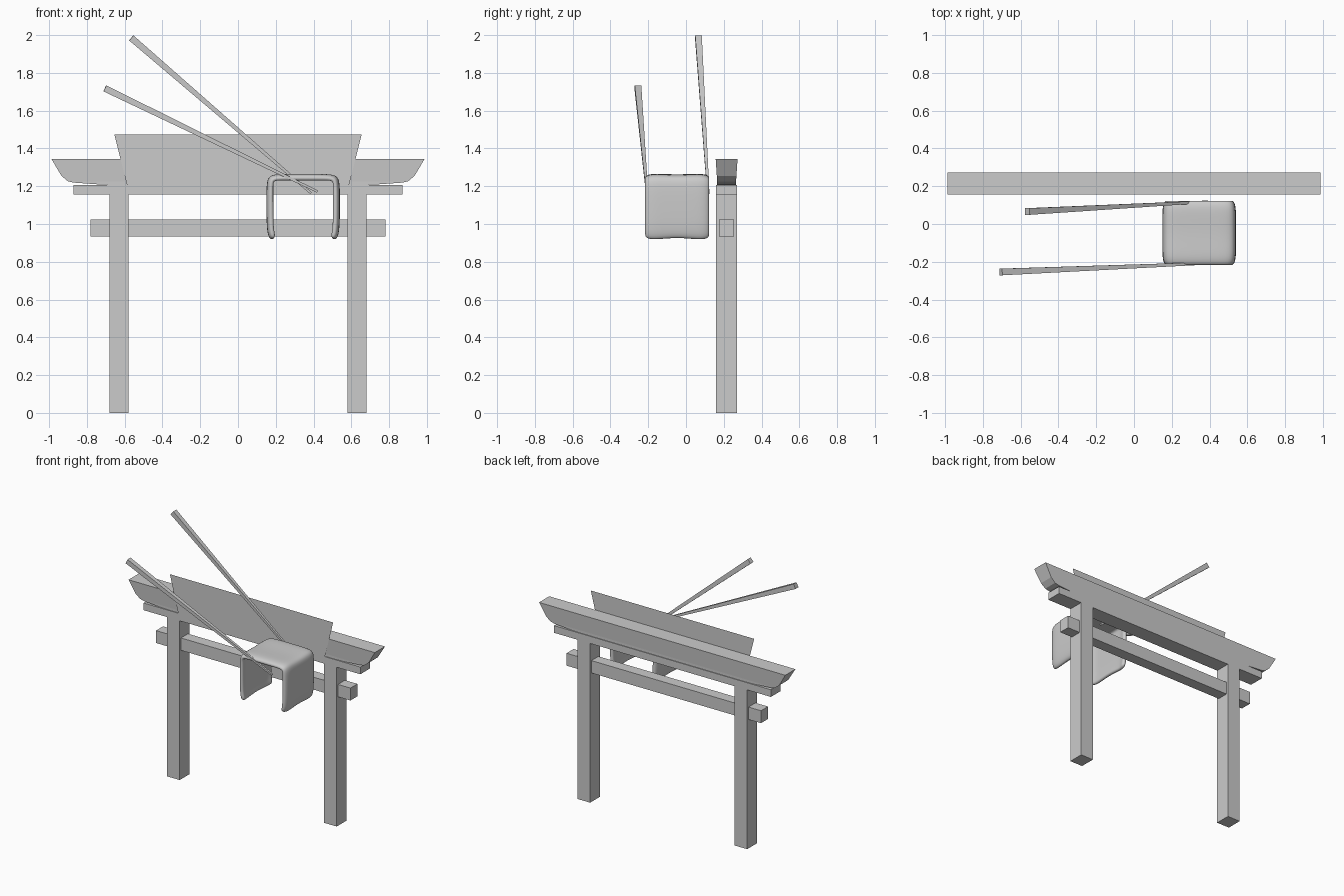
import bpy
from mathutils import Vector

if "Cube" in bpy.data.objects:
    bpy.data.objects.remove(bpy.data.objects["Cube"])

GATE_Y = 0.215


def make(name, verts, faces):
    me = bpy.data.meshes.new(name)
    me.from_pydata([tuple(v) for v in verts], [], faces)
    me.update()
    ob = bpy.data.objects.new(name, me)
    bpy.context.collection.objects.link(ob)
    return ob


def prism(name, profile):
    """Profile of (x, z, half depth) points, given clockwise seen from the front."""
    n = len(profile)
    verts = [(x, GATE_Y - d, z) for x, z, d in profile]
    verts += [(x, GATE_Y + d, z) for x, z, d in profile]
    faces = [tuple(range(n))[::-1], tuple(range(n, 2 * n))]
    faces += [(i, (i + 1) % n, n + (i + 1) % n, n + i) for i in range(n)]
    return make(name, verts, faces)


def beam(name, x0, x1, z0, z1, d):
    return prism(name, [(x0, z0, d), (x0, z1, d), (x1, z1, d), (x1, z0, d)])


def symmetric(name, right):
    """Prism from its right half, listed top to bottom."""
    left = [(-x, z, d) for x, z, d in reversed(right)]
    return prism(name, left + right)


def stick(name, thick, thin, w0, w1):
    """Square tapered rod between two points."""
    a, b = Vector(thick), Vector(thin)
    d = (b - a).normalized()
    up = d.cross(Vector((0, 1, 0))).normalized()
    side = up.cross(d)
    verts = []
    for p, w in ((a, w0), (b, w1)):
        for s, t in ((-1, -1), (1, -1), (1, 1), (-1, 1)):
            verts.append(p + side * s * w / 2 + up * t * w / 2)
    faces = [(0, 1, 2, 3), (7, 6, 5, 4)]
    faces += [(i, i + 4, (i + 1) % 4 + 4, (i + 1) % 4) for i in range(4)]
    ob = make(name, verts, faces)
    return ob


# Gate: posts, tie beam and stacked lintels
for side, s in (("left", -1), ("right", 1)):
    beam(side + "_post", s * 0.63 - 0.05, s * 0.63 + 0.05, 0, 1.155, 0.055)
beam("tie_beam", -0.78, 0.78, 0.935, 1.025, 0.04)
beam("lower_lintel", -0.87, 0.87, 1.155, 1.207, 0.055)
symmetric("lintel_spacer", [(0.90, 1.226, 0.05), (0.87, 1.219, 0.05),
                            (0.73, 1.209, 0.05), (0.58, 1.204, 0.05)])
symmetric("top_lintel", [(0.988, 1.345, 0.058), (0.935, 1.255, 0.052),
                         (0.90, 1.226, 0.05)])

# Flat sign panel on the front of the lintels
make("sign_panel", [(-0.58, 0.155, 1.175), (0.58, 0.155, 1.175),
                    (0.655, 0.155, 1.475), (-0.655, 0.155, 1.475)], [(0, 1, 2, 3)])

# Two chopsticks
stick("back_chopstick", (-0.565, 0.066, 1.985), (0.387, 0.118, 1.163), 0.035, 0.012)
stick("front_chopstick", (-0.705, -0.254, 1.718), (0.42, -0.207, 1.172), 0.035, 0.012)

# Draped sheet: an upside-down U, softly rounded
cx = 0.345
half = [(0.163, 0.915), (0.178, 0.96), (0.18, 1.08), (0.18, 1.2), (0.176, 1.248),
        (0.13, 1.252)]
path = [(-x, z) for x, z in half] + [(0, 1.252)] + half[::-1]
stations = [(-0.217, 0.014, 0.0), (-0.185, 0.0, 0.0), (-0.12, 0.0, 0.006),
            (-0.047, 0.0, 0.012), (0.026, 0.0, 0.006), (0.091, 0.0, 0.0),
            (0.123, 0.014, 0.0)]
verts, faces = [], []
m = len(path)
for y, inset, wave in stations:
    for i, (x, z) in enumerate(path):
        f = 1 - inset / 0.18
        if i in (0, m - 1):
            zz = z + wave + inset
        else:
            zz = z - (inset + wave * 0.4 if z > 1.22 else 0)
        verts.append((cx + x * f, y, zz))
for j in range(len(stations) - 1):
    for i in range(m - 1):
        k = j * m + i
        faces.append((k, k + m, k + m + 1, k + 1))
sheet = make("draped_wrap", verts, faces)
sheet.data.shade_smooth()
sol = sheet.modifiers.new("Thickness", "SOLIDIFY")
sol.thickness = 0.03
sol.offset = 0
sub = sheet.modifiers.new("Smooth", "SUBSURF")
sub.levels = sub.render_levels = 2

# Consistent outward normals
import bmesh
for ob in bpy.data.objects:
    if ob.name == "sign_panel":
        continue
    bm = bmesh.new()
    bm.from_mesh(ob.data)
    bmesh.ops.recalc_face_normals(bm, faces=bm.faces)
    bm.to_mesh(ob.data)
    bm.free()
